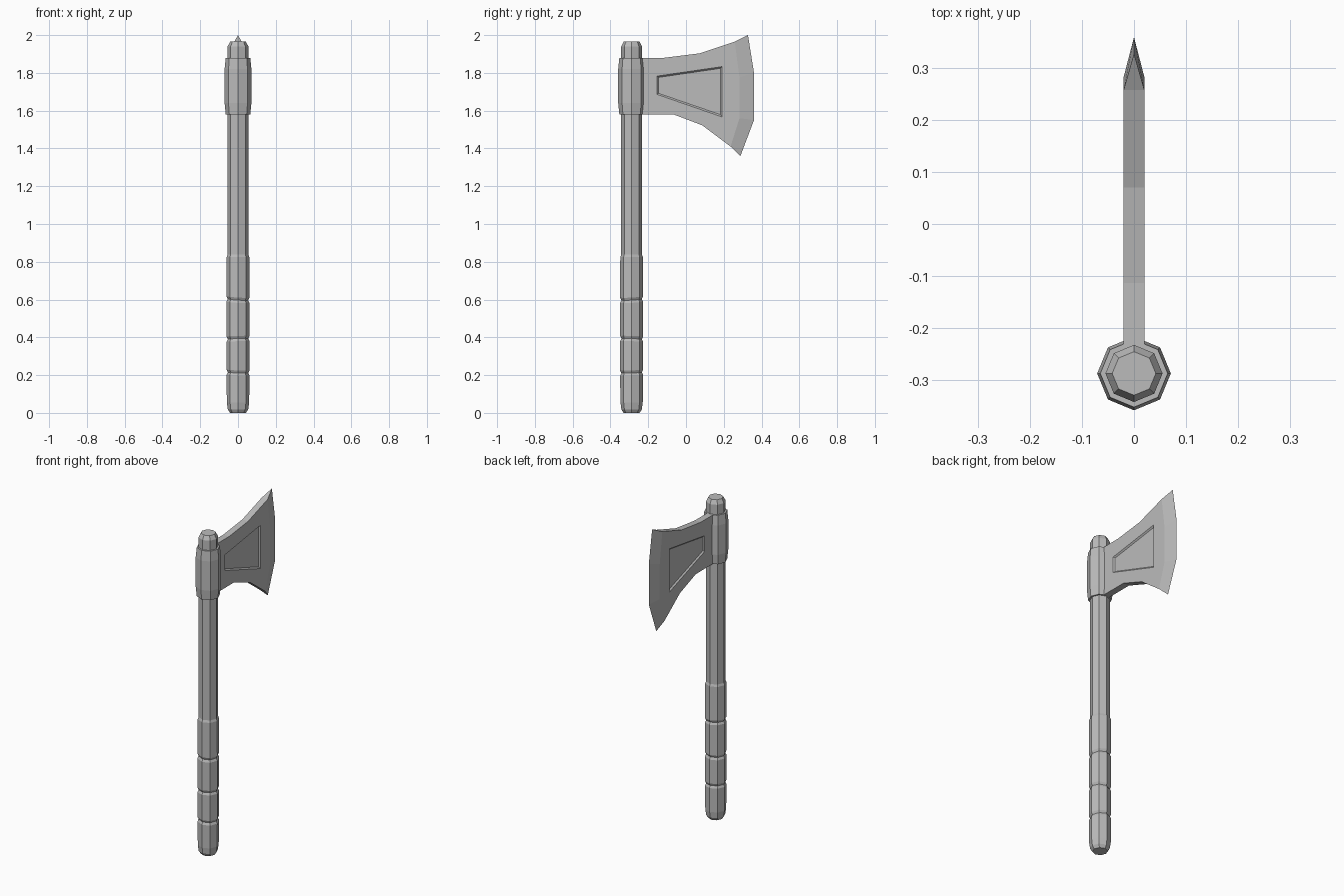
import bpy, bmesh, math

if "Cube" in bpy.data.objects:
    bpy.data.objects.remove(bpy.data.objects["Cube"])

SHAFT_Y = -0.288

grey = bpy.data.materials.new("plain grey")
grey.use_nodes = True
grey.diffuse_color = (0.5, 0.5, 0.5, 1)
bsdf = next(n for n in grey.node_tree.nodes if n.type == 'BSDF_PRINCIPLED')
bsdf.inputs["Base Color"].default_value = (0.5, 0.5, 0.5, 1)
bsdf.inputs["Roughness"].default_value = 0.8


def finish(name, bm):
    bmesh.ops.recalc_face_normals(bm, faces=bm.faces)
    mesh = bpy.data.meshes.new(name)
    bm.to_mesh(mesh)
    bm.free()
    mesh.materials.append(grey)
    obj = bpy.data.objects.new(name, mesh)
    bpy.context.collection.objects.link(obj)
    return obj


def octagon_column(name, rings):
    """Stack eight-sided rings of (height, radius, tilt) and cap the ends."""
    bm = bmesh.new()
    loops = []
    for z, r, tilt in rings:
        loop = []
        for i in range(8):
            a = i * math.tau / 8
            x, y = r * math.cos(a), r * math.sin(a)
            loop.append(bm.verts.new((x, SHAFT_Y + y, z + tilt * (y - x))))
        loops.append(loop)
    for low, high in zip(loops, loops[1:]):
        for i in range(8):
            j = (i + 1) % 8
            bm.faces.new((low[i], low[j], high[j], high[i]))
    bm.faces.new(loops[0])
    bm.faces.new(loops[-1])
    return finish(name, bm)


# Handle: rounded butt, wrapped grip with slanted grooves, plain shaft, bevelled top
rings = [(0, 0.042, 0), (0.018, 0.054, 0), (0.055, 0.059, 0)]
for z, tilt in ((0.213, 0.04), (0.392, -0.03), (0.6, 0.06)):
    rings += [(z - 0.014, 0.061, tilt), (z, 0.054, tilt), (z + 0.014, 0.061, tilt)]
rings += [(0.825, 0.06, 0), (0.838, 0.055, 0), (1.94, 0.055, 0), (1.965, 0.042, 0)]
octagon_column("handle", rings)

# Collar that holds the blade
octagon_column("collar", [(1.58, 0.065, 0), (1.64, 0.071, 0),
                          (1.82, 0.071, 0), (1.88, 0.065, 0)])

# Blade: one half, mirrored across x
HALF, DEPTH = 0.02, 0.008
bm = bmesh.new()


def points(x, pairs):
    return [bm.verts.new((x, y, z)) for y, z in pairs]


top = [(-0.235, 1.88), (-0.114, 1.88), (0.07, 1.903), (0.258, 1.965)]
bottom = [(-0.235, 1.58), (-0.066, 1.58), (0.087, 1.522), (0.236, 1.41)]
t, b = points(HALF, top), points(HALF, bottom)
tc, bc = points(0, top), points(0, bottom)
bevel = [t[3]] + points(HALF, [(0.283, 1.775), (0.283, 1.56)]) + [b[3]]
edge = points(0, [(0.328, 2.0), (0.36, 1.8), (0.36, 1.55), (0.288, 1.36)])
panel = points(HALF, [(-0.153, 1.783), (0.19, 1.833), (0.19, 1.567), (-0.153, 1.686)])
floor = points(HALF - DEPTH, [(-0.146, 1.776), (0.182, 1.824), (0.182, 1.579), (-0.146, 1.692)])

# Cheek around the recessed panel
bm.faces.new((t[0], t[1], panel[0], panel[3], b[1], b[0]))
bm.faces.new((t[1], t[2], t[3], panel[1], panel[0]))
bm.faces.new(bevel + [panel[2], panel[1]])
bm.faces.new((b[3], b[2], b[1], panel[3], panel[2]))
for i in range(4):
    j = (i + 1) % 4
    bm.faces.new((panel[i], panel[j], floor[j], floor[i]))
bm.faces.new(floor)

# Ground cutting edge and the upper and lower rims
for i in range(3):
    bm.faces.new((bevel[i], bevel[i + 1], edge[i + 1], edge[i]))
    bm.faces.new((t[i], t[i + 1], tc[i + 1], tc[i]))
    bm.faces.new((b[i], b[i + 1], bc[i + 1], bc[i]))
bm.faces.new((t[3], edge[0], tc[3]))
bm.faces.new((b[3], edge[3], bc[3]))
bm.faces.new((t[0], b[0], bc[0], tc[0]))
blade = finish("blade", bm)
mirror = blade.modifiers.new("mirror", 'MIRROR')
mirror.use_axis = (True, False, False)
